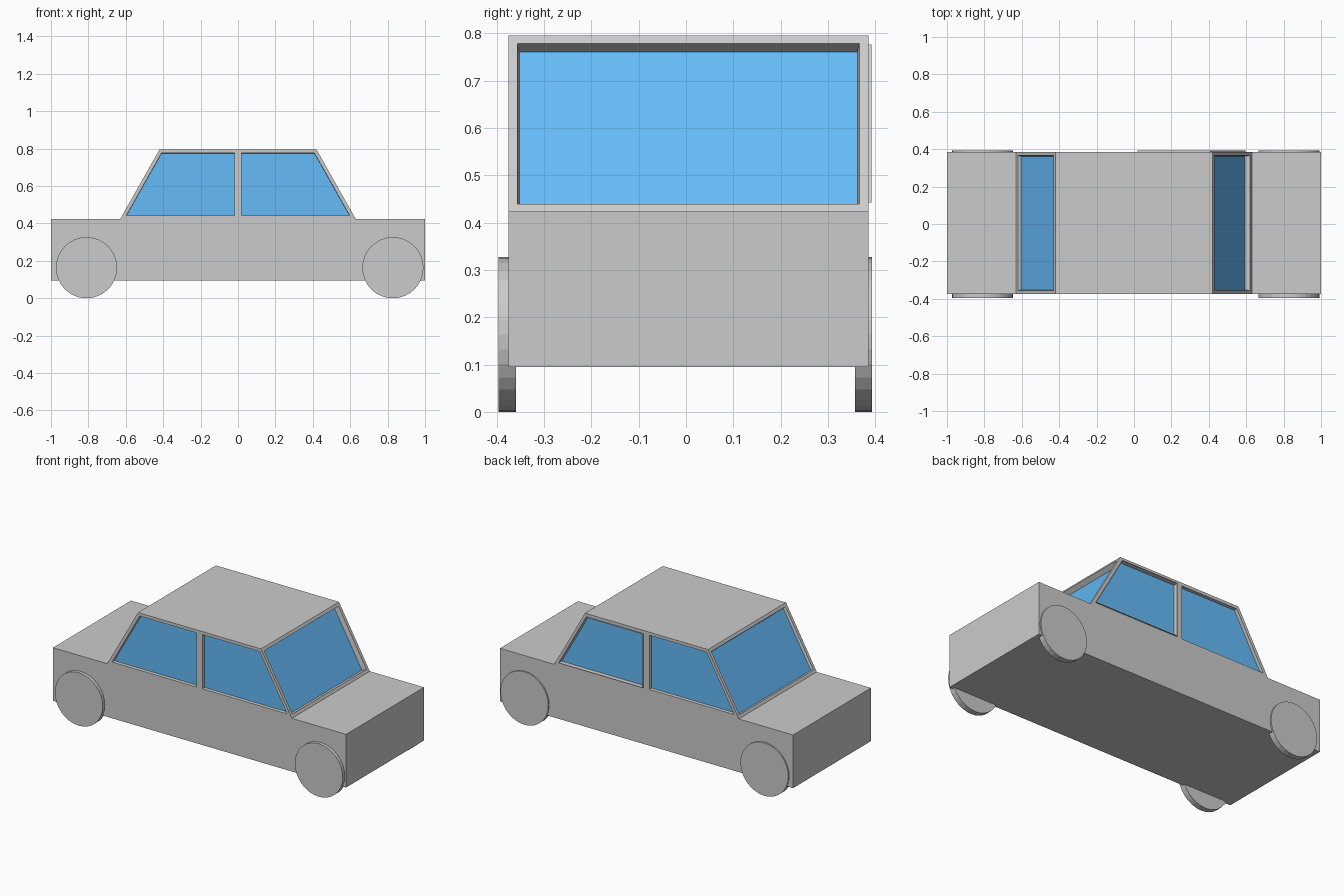
import bpy, bmesh, math

if "Cube" in bpy.data.objects:
    bpy.data.objects.remove(bpy.data.objects["Cube"])

Y0, Y1 = -0.375, 0.385      # body sides

glass = bpy.data.materials.new("window_glass")
glass.diffuse_color = (0.13, 0.5, 0.95, 1)
glass.use_nodes = True
glass.node_tree.nodes["Principled BSDF"].inputs["Base Color"].default_value = glass.diffuse_color


def add_object(name, mesh):
    ob = bpy.data.objects.new(name, mesh)
    bpy.context.collection.objects.link(ob)
    return ob


def inset(bm, face, thickness, depth=0.0):
    bmesh.ops.inset_individual(bm, faces=[face], thickness=thickness,
                               depth=depth, use_even_offset=True)


# Body shell: side outline joined across the width, cabin sides split at the post
outline = [(-1, .095), (-1, .423), (-.63, .423), (-.42, .795), (0, .795),
           (.42, .795), (.63, .423), (1, .423), (1, .095)]
bm = bmesh.new()
sides = []
cabin = {}
for label, y in (("front", Y0), ("back", Y1)):
    v = [bm.verts.new((x, y, z)) for x, z in outline]
    post = bm.verts.new((0, y, .423))
    bm.faces.new([v[0], v[1], v[2], post, v[6], v[7], v[8]])
    cabin[label + "_left_window"] = bm.faces.new([v[2], v[3], v[4], post])
    cabin[label + "_right_window"] = bm.faces.new([post, v[4], v[5], v[6]])
    sides.append(v)
a, b = sides
for i in range(len(outline)):
    j = (i + 1) % len(outline)
    f = bm.faces.new([a[i], a[j], b[j], b[i]])
    if i == 2:
        cabin["left_windscreen"] = f
    elif i == 5:
        cabin["right_windscreen"] = f
bmesh.ops.recalc_face_normals(bm, faces=bm.faces[:])

# Window frames and recesses, glass made as separate panes
depths = {"left_windscreen": .016, "right_windscreen": .03}
for name, face in cabin.items():
    inset(bm, face, .019)
    depth = depths.get(name, .02)
    if name == "back_right_window":      # this window has a raised rim
        inset(bm, face, .0001, .007)
        inset(bm, face, .002)
        depth += .007
    inset(bm, face, .004 if "screen" in name else .001, -depth)
    pane = bpy.data.meshes.new(name)
    pane.from_pydata([v.co.copy() for v in face.verts], [],
                     [list(range(len(face.verts)))])
    pane.materials.append(glass)
    add_object(name, pane)
bmesh.ops.delete(bm, geom=list(cabin.values()), context='FACES_ONLY')
mesh = bpy.data.meshes.new("car_body")
bm.to_mesh(mesh)
bm.free()
add_object("car_body", mesh)

# Wheels
for xn, x in (("left", -.81), ("right", .828)):
    for yn, y in (("front", -.3775), ("back", .375)):
        bpy.ops.mesh.primitive_cylinder_add(
            vertices=32, radius=.1635, depth=.036,
            location=(x, y, .1635), rotation=(math.pi / 2, 0, 0))
        bpy.context.object.name = f"{yn}_{xn}_wheel"
